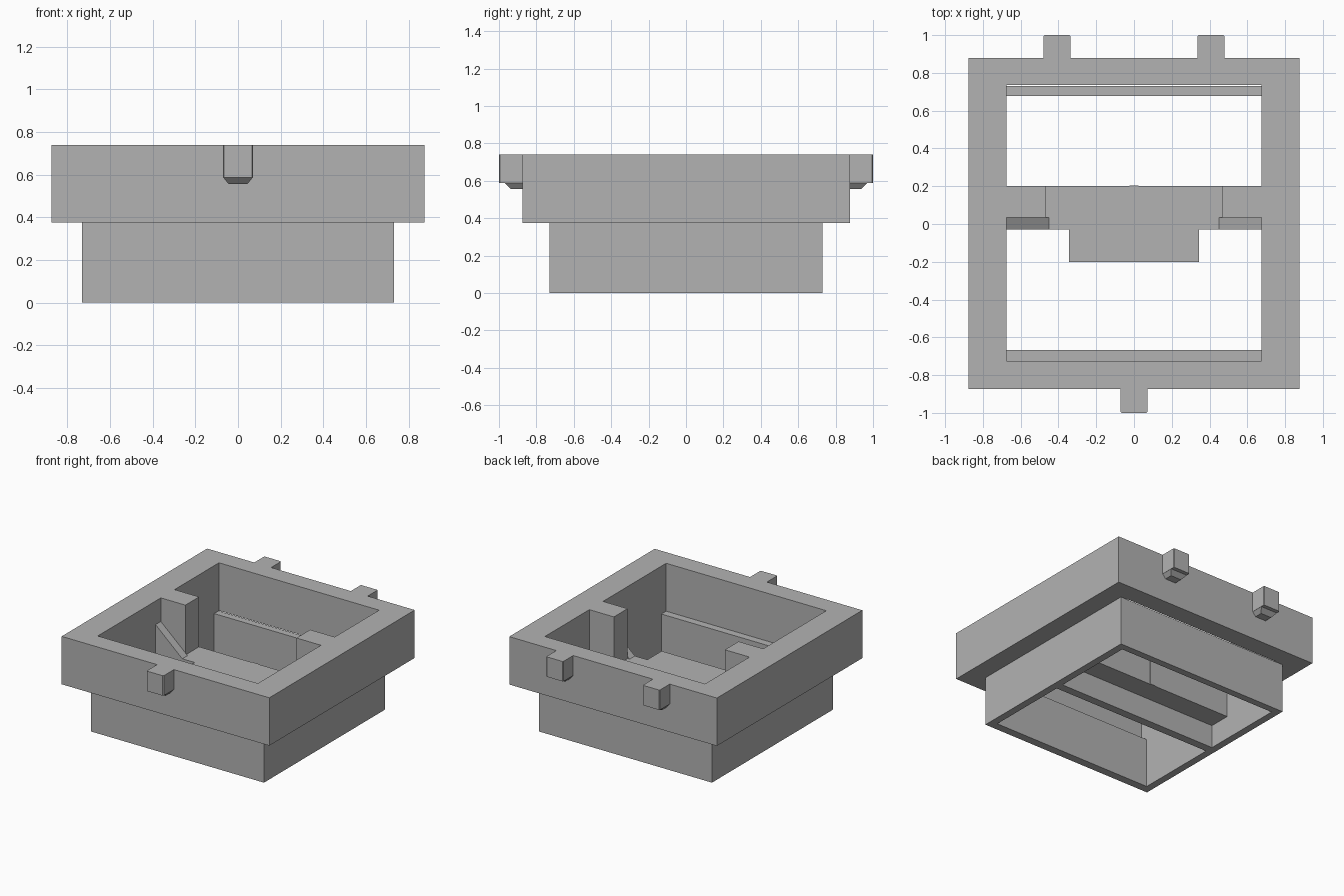
import bpy
import bmesh

cube = bpy.data.objects.get("Cube")
if cube:
    bpy.data.objects.remove(cube, do_unlink=True)

GREY = (0.45, 0.45, 0.45, 1.0)
grey = bpy.data.materials.new("plain grey")
grey.use_nodes = True
grey.diffuse_color = GREY
grey.node_tree.nodes["Principled BSDF"].inputs["Base Color"].default_value = GREY


def finish(name, bm):
    bmesh.ops.recalc_face_normals(bm, faces=bm.faces)
    mesh = bpy.data.meshes.new(name)
    bm.to_mesh(mesh)
    bm.free()
    mesh.materials.append(grey)
    obj = bpy.data.objects.new(name, mesh)
    bpy.context.collection.objects.link(obj)
    return obj


def rect(x0, x1, y0, y1, z):
    return [(x0, y0, z), (x1, y0, z), (x1, y1, z), (x0, y1, z)]


def loft(name, loops, closed=False):
    """Join equal-length loops with quads; cap the ends, or close into a ring."""
    bm = bmesh.new()
    rows = [[bm.verts.new(p) for p in loop] for loop in loops]
    pairs = list(zip(rows, rows[1:]))
    if closed:
        pairs.append((rows[-1], rows[0]))
    else:
        bm.faces.new(rows[0])
        bm.faces.new(rows[-1])
    n = len(rows[0])
    for a, b in pairs:
        for i in range(n):
            j = (i + 1) % n
            bm.faces.new((a[i], a[j], b[j], b[i]))
    return finish(name, bm)


def box(name, x0, x1, y0, y1, z0, z1):
    return loft(name, [rect(x0, x1, y0, y1, z) for z in (z0, z1)])


def frame(name, outer, inner, z0, z1):
    return loft(name, [rect(*outer, z0), rect(*outer, z1),
                       rect(*inner, z1), rect(*inner, z0)], closed=True)


TOP, STEP, DECK, UNDER = 0.74, 0.375, 0.36, 0.175
HOLE = 0.675

# Wide upper rim and narrow lower skirt, both open through the middle
frame("upper_frame", (-0.875, 0.875, -0.873, 0.878),
      (-HOLE, HOLE, -0.725, 0.735), STEP, TOP)
frame("lower_skirt", (-0.73, 0.73, -0.73, 0.73),
      (-HOLE, HOLE, -0.668, 0.677), 0, STEP)

# Crossbar with a shelf in front and a tiny rib behind
box("crossbar", -HOLE, HOLE, 0.035, 0.2, UNDER, DECK)
box("front_shelf", -0.345, 0.345, -0.2, -0.028, UNDER, DECK)
box("crossbar_rib", -0.025, 0.025, 0.2, 0.205, UNDER, DECK)

# Upright web whose top slopes up to the side walls
web = [(-HOLE, 0), (HOLE, 0), (HOLE, 0.56), (0.45, DECK),
       (-0.45, DECK), (-HOLE, 0.56)]
loft("web_plate", [[(x, y, z) for x, z in web] for y in (-0.028, 0.035)])

# Pillars at both ends of the crossbar
for side, s in (("left", 1), ("right", -1)):
    x0, x1 = sorted((s * 0.468, s * HOLE))
    box(side + "_pillar", x0, x1, 0.035, 0.2, DECK, TOP)


def tab(name, cx, s):
    """Locating tab with clipped corners and a tapered nub below it."""
    w, c, root, tip = 0.071, 0.006, 0.87, 1.0
    plan = [(-w, root), (w, root), (w, tip - c), (w - c, tip),
            (c - w, tip), (-w, tip - c)]
    loft(name, [[(cx + x, s * y, z) for x, y in plan] for z in (0.588, TOP)])
    loft(name + "_nub", [
        [(cx + x, s * y, z) for x, y in
         ((-hw, root), (hw, root), (hw, end), (-hw, end))]
        for z, hw, end in ((0.557, 0.045, 0.938), (0.588, 0.07, 0.97))])


tab("front_tab", 0, -1)
tab("back_left_tab", 0.407, 1)
tab("back_right_tab", -0.407, 1)
